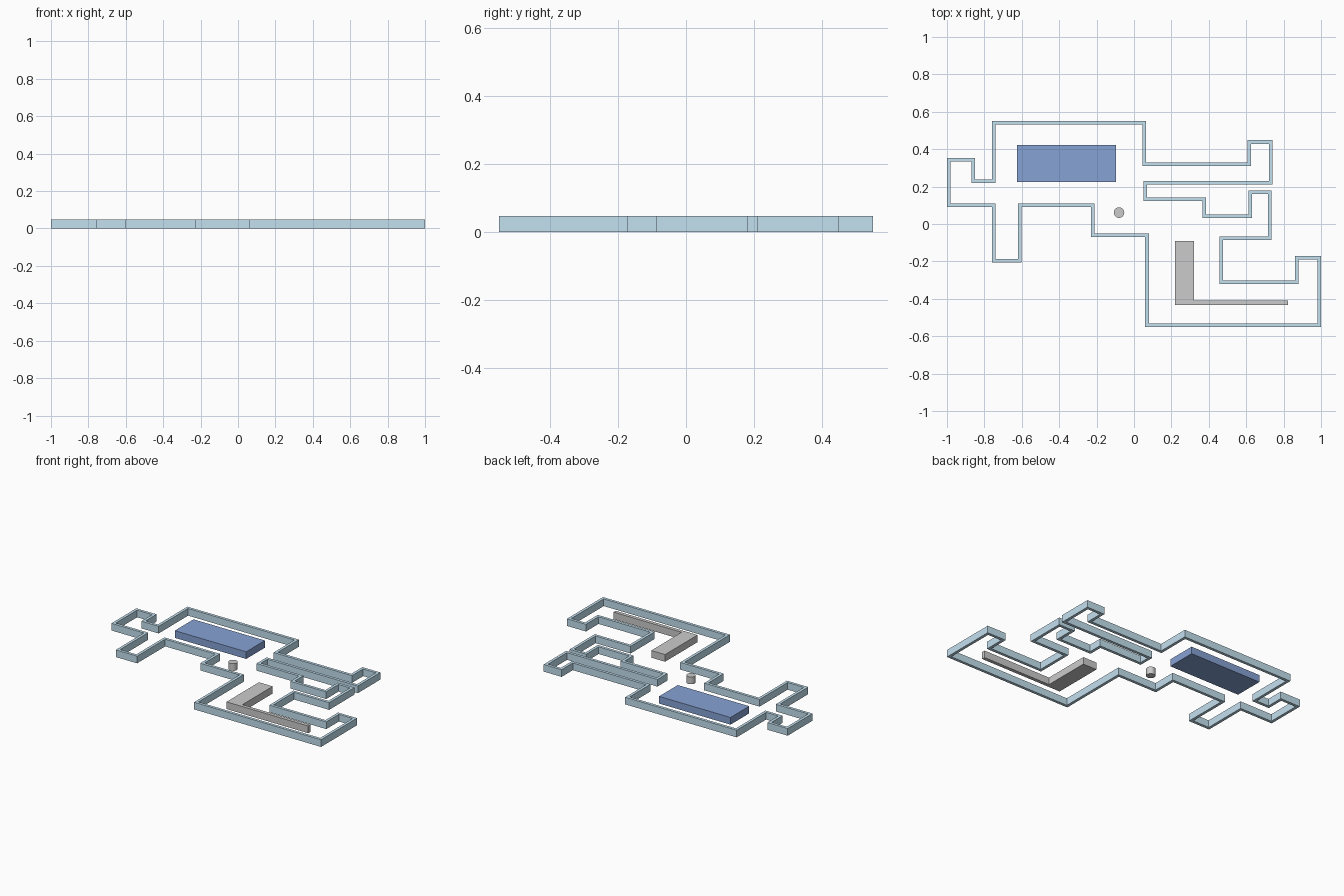
import bpy, bmesh
from mathutils import Vector

if "Cube" in bpy.data.objects:
    bpy.data.objects.remove(bpy.data.objects["Cube"])

H = 0.048   # common height of every part
T = 0.019   # wall thickness


def make_object(name, bm, color=None):
    bmesh.ops.recalc_face_normals(bm, faces=bm.faces)
    mesh = bpy.data.meshes.new(name)
    bm.to_mesh(mesh)
    bm.free()
    obj = bpy.data.objects.new(name, mesh)
    bpy.context.collection.objects.link(obj)
    if color:
        mat = bpy.data.materials.new(name + "_paint")
        mat.diffuse_color = (*color, 1)
        mat.use_nodes = True
        mat.node_tree.nodes["Principled BSDF"].inputs["Base Color"].default_value = mat.diffuse_color
        mesh.materials.append(mat)
    return obj


def prism(name, outline, color=None):
    bm = bmesh.new()
    face = bm.faces.new([bm.verts.new((x, y, 0)) for x, y in outline])
    ext = bmesh.ops.extrude_face_region(bm, geom=[face], use_keep_orig=True)
    verts = [g for g in ext["geom"] if isinstance(g, bmesh.types.BMVert)]
    bmesh.ops.translate(bm, verts=verts, vec=(0, 0, H))
    return make_object(name, bm, color)


def wall_loop(name, outline, color):
    # Outer outline runs clockwise; the inner one is offset to the right
    pts = [Vector(p) for p in outline]
    n = len(pts)
    bm = bmesh.new()
    rings = []
    for i, p in enumerate(pts):
        a = (p - pts[i - 1]).normalized()
        b = (pts[(i + 1) % n] - p).normalized()
        q = p + T * (Vector((a.y, -a.x)) + Vector((b.y, -b.x)))
        rings.append([bm.verts.new((v.x, v.y, z))
                      for v, z in ((p, 0), (p, H), (q, H), (q, 0))])
    for i in range(n):
        r, s = rings[i], rings[(i + 1) % n]
        for k in range(4):
            m = (k + 1) % 4
            bm.faces.new((r[k], r[m], s[m], s[k]))
    return make_object(name, bm, color)


# Perimeter wall: start corner, then alternating x / y moves
steps = [0.065, 0.33, 0.607, 0.448, 0.74, 0.21, 0.07, 0.142, 0.385, 0.05,
         0.612, 0.18, 0.735, -0.086, 0.476, -0.303, 0.86, -0.17, 1.0, -0.55,
         0.06, -0.07, -0.23, 0.09, -0.602, -0.207, -0.76, 0.09, -1.0, 0.353,
         -0.85, 0.238, -0.76]
outline = [(-0.76, 0.55)]
for i, v in enumerate(steps):
    x, y = outline[-1]
    outline.append((v, y) if i % 2 == 0 else (x, v))
wall_loop("perimeter_wall", outline, (0.55, 0.75, 0.87))

# Blue rectangular block
prism("blue_block", [(-0.625, 0.224), (-0.096, 0.224),
                     (-0.096, 0.422), (-0.625, 0.422)], (0.24, 0.36, 0.66))

# Grey L-shaped block
prism("l_shaped_block", [(0.218, -0.433), (0.823, -0.433), (0.823, -0.41),
                         (0.32, -0.41), (0.32, -0.09), (0.218, -0.09)])

# Small round post
bpy.ops.mesh.primitive_cylinder_add(vertices=32, radius=0.028, depth=H,
                                    location=(-0.08, 0.061, H / 2))
post = bpy.context.object
post.name = "round_post"
bpy.ops.object.shade_smooth_by_angle()
